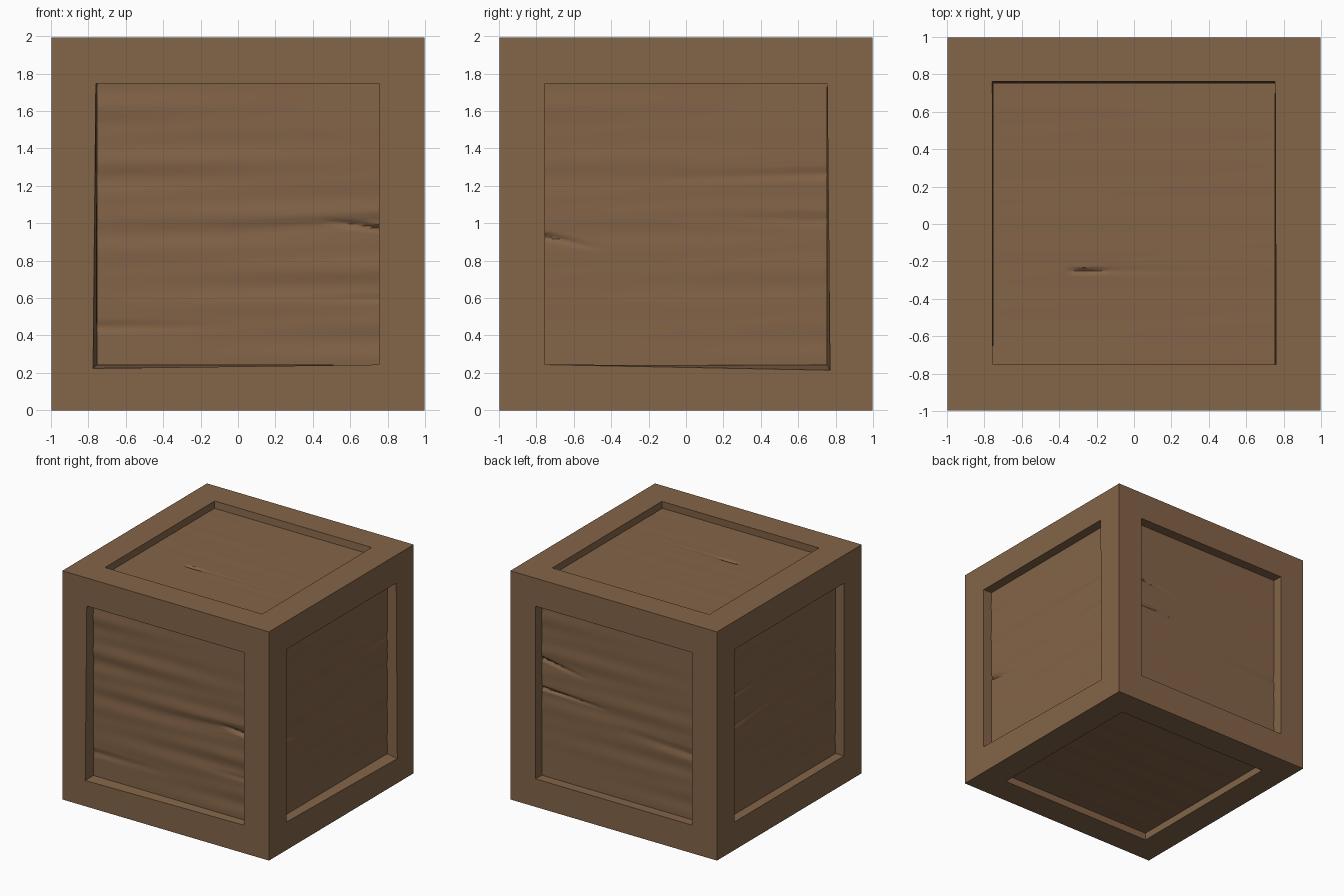
import bpy, bmesh, math
from mathutils import Vector

if "Cube" in bpy.data.objects:
    bpy.data.objects.remove(bpy.data.objects["Cube"])

H = 0.996          # half size of the crate
P = 0.755          # half size of the recessed panels
C = Vector((0, 0, H))

wood = bpy.data.materials.new("brown wood")
wood.diffuse_color = (0.23, 0.128, 0.065, 1)
wood.use_nodes = True
wood.node_tree.nodes["Principled BSDF"].inputs["Base Color"].default_value = wood.diffuse_color

X, Y, Z = Vector((1, 0, 0)), Vector((0, 1, 0)), Vector((0, 0, 1))

# side: u axis, v axis, recess depth, grain height, opening corner shifts (outward), cracks
# crack = (u start, u end, v, slope, depth, half width)
SIDES = {
    "front": (X, Z, 0.085, 0.006, [(.02, .02), (0, 0), (0, 0), (.005, 0)],
              [(.80, .45, -.03, .05, .035, .022), (.80, -.1, .02, -.05, .012, .05),
               (-.80, .0, -.55, .0, .01, .04), (.80, .3, -.4, 0, .008, .03)]),
    "right": (Y, Z, 0.085, 0.003, [(0, 0), (.015, .03), (0, 0), (0, 0)],
              [(-.80, -.45, -.05, -.09, .025, .02), (.80, -.3, .27, -.03, .009, .04),
               (.80, -.3, .02, .03, .009, .05)]),
    "back": (-X, Z, 0.09, 0.004, [(0, 0), (0, 0), (0, 0), (0, 0)],
             [(-.80, -.3, .27, -.08, .025, .02), (-.80, -.1, .01, -.03, .025, .02),
              (.80, -.1, -.2, .05, .012, .05)]),
    "left": (-Y, Z, 0.085, 0.003, [(0, 0), (0, 0), (0, 0), (0, 0)],
             [(-.80, .0, .27, .05, .015, .025), (-.80, .25, .0, .08, .015, .025)]),
    "top": (X, Y, 0.06, 0.001, [(0, 0), (.005, 0), (0, .01), (.003, .01)],
            [(-.33, -.1, -.25, 0, .03, .018), (-.25, .8, -.25, 0, .004, .03)]),
    "bottom": (X, -Y, 0.065, 0.001, [(0, 0)] * 4, []),
}
SIGNS = [(-1, -1), (1, -1), (1, 1), (-1, 1)]


def finish(bm, name):
    me = bpy.data.meshes.new(name)
    bm.to_mesh(me)
    bm.free()
    ob = bpy.data.objects.new(name, me)
    ob.data.materials.append(wood)
    bpy.context.collection.objects.link(ob)
    return ob


def relief(u, v, grain, cracks):
    """Height of the worn wood: long grain waves minus tapering cracks."""
    h = grain * (0.6 * math.sin(v * 24 + u * 0.9) + 0.4 * math.sin(v * 41 - u * 1.3))
    h *= 0.5 + 0.5 * math.cos(u * 1.5 + v * 3)
    for a, b, vc, slope, depth, w in cracks:
        t = (u - a) / (b - a)
        if 0 <= t <= 1:
            d = abs(v - vc - slope * t)
            taper = min(1, 6 * t) * (1 - t) if abs(a) < .76 else 1 - t
            h -= depth * taper * max(0, 1 - d / w)
    return h


# Frame: bordered faces with recess walls, joined at the crate edges
frame = bmesh.new()
for name, (u, v, depth, grain, shifts, cracks) in SIDES.items():
    n = u.cross(v)
    outer, rim, foot = [], [], []
    for (su, sv), (du, dv) in zip(SIGNS, shifts):
        outer.append(frame.verts.new(C + H * (su * u + sv * v + n)))
        rim.append(frame.verts.new(C + su * (P + du) * u + sv * (P - .003 + dv) * v + H * n))
        foot.append(frame.verts.new(C + P * (su * u + sv * v) + (H - depth - .015) * n))
    for i in range(4):
        j = (i + 1) % 4
        frame.faces.new((outer[i], outer[j], rim[j], rim[i]))
        frame.faces.new((rim[i], rim[j], foot[j], foot[i]))
bmesh.ops.remove_doubles(frame, verts=frame.verts, dist=1e-4)
finish(frame, "crate_frame")

# Recessed panels: fine grids with grain and cracks
NU, NV = 40, 150
for name, (u, v, depth, grain, shifts, cracks) in SIDES.items():
    n = u.cross(v)
    bm = bmesh.new()
    rows = []
    for j in range(NV + 1):
        pv = P * (2 * j / NV - 1)
        rows.append([])
        for i in range(NU + 1):
            pu = P * (2 * i / NU - 1)
            h = H - depth + relief(pu, pv, grain, cracks)
            rows[-1].append(bm.verts.new(C + pu * u + pv * v + h * n))
    for j in range(NV):
        for i in range(NU):
            bm.faces.new((rows[j][i], rows[j][i + 1], rows[j + 1][i + 1], rows[j + 1][i]))
    ob = finish(bm, name + "_panel")
    bpy.ops.object.select_all(action='DESELECT')
    ob.select_set(True)
    bpy.context.view_layer.objects.active = ob
    bpy.ops.object.shade_smooth_by_angle(angle=math.radians(40))
